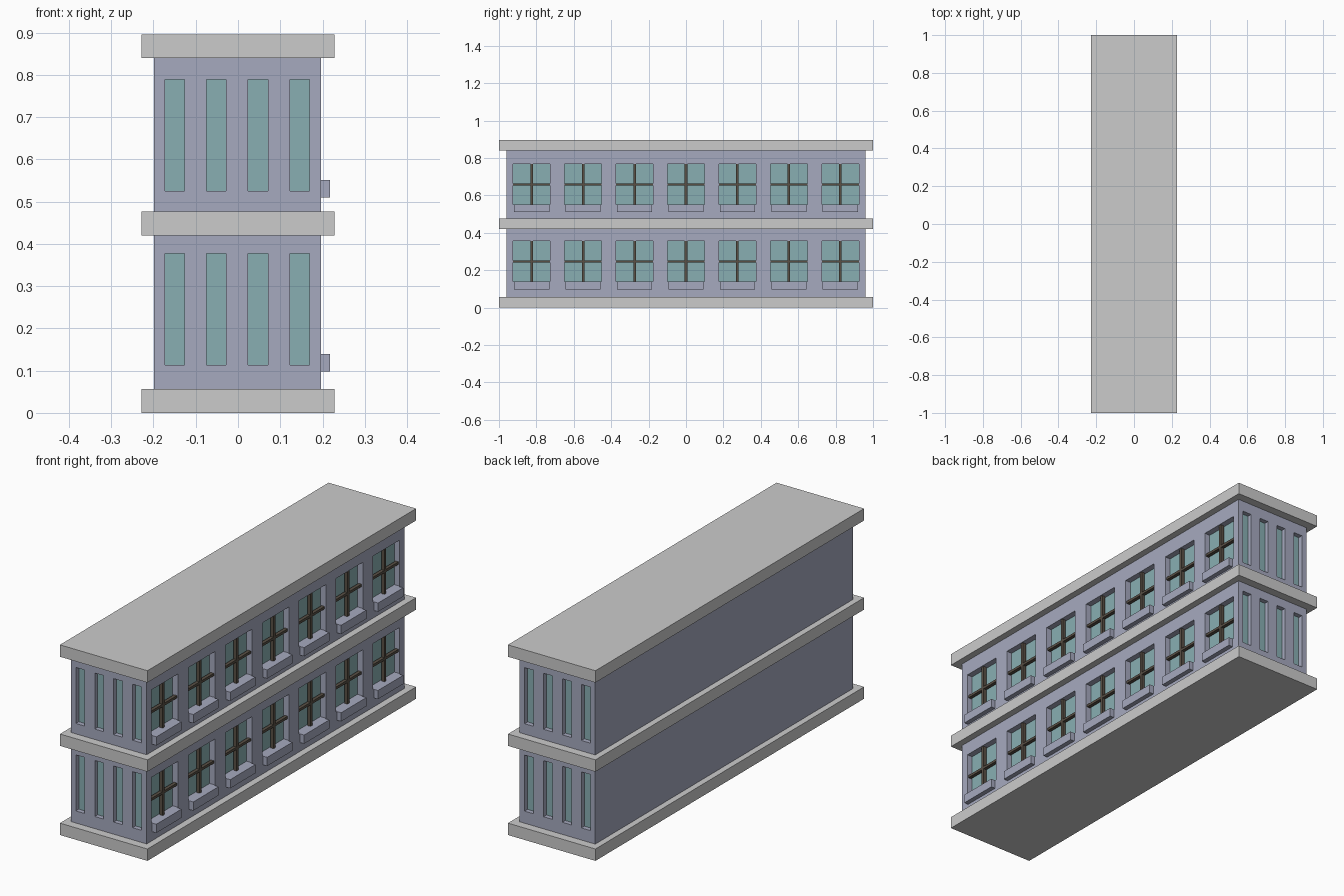
import bpy
import bmesh
from mathutils import Matrix

if "Cube" in bpy.data.objects:
    bpy.data.objects.remove(bpy.data.objects["Cube"])


def material(name, rgb):
    m = bpy.data.materials.new(name)
    m.diffuse_color = (*rgb, 1)
    m.use_nodes = True
    m.node_tree.nodes["Principled BSDF"].inputs["Base Color"].default_value = m.diffuse_color
    return m


WALL = material("blue_grey_wall", (0.38, 0.40, 0.52))
GLASS = material("teal_glass", (0.25, 0.43, 0.45))
BAR = material("dark_brown", (0.10, 0.08, 0.06))


def boxes(name, ranges, mat=None):
    """One object made of boxes given as (x0, x1, y0, y1, z0, z1)."""
    bm = bmesh.new()
    for x0, x1, y0, y1, z0, z1 in ranges:
        place = Matrix.Translation(((x0 + x1) / 2, (y0 + y1) / 2, (z0 + z1) / 2))
        size = Matrix.Diagonal((x1 - x0, y1 - y0, z1 - z0, 1))
        bmesh.ops.create_cube(bm, size=1, matrix=place @ size)
    me = bpy.data.meshes.new(name)
    bm.to_mesh(me)
    bm.free()
    if mat:
        me.materials.append(mat)
    ob = bpy.data.objects.new(name, me)
    bpy.context.collection.objects.link(ob)
    return ob


X0, X1, Y = -0.199, 0.196, 0.96       # wall faces
SIDE_DEPTH, END_DEPTH = 0.03, 0.024   # window recesses
STOREY = 0.412
side_y = [0.275 * i for i in range(-3, 4)]
end_x = [-0.150 + 0.0987 * i for i in range(4)]

# Floor, middle and roof slabs
for name, z in (("base_slab", 0), ("middle_slab", 0.42), ("roof_slab", 0.84)):
    boxes(name, [(-0.228, 0.228, -1, 1, z, z + 0.056)])

for floor, wall_z in (("lower", 0.056), ("upper", 0.476)):
    dz = 0 if floor == "lower" else STOREY
    xg = X1 - SIDE_DEPTH
    wall = boxes(floor + "_walls", [(X0, X1, -Y, Y, wall_z, wall_z + 0.364)], WALL)

    # Window recesses on the right side and both ends
    holes = [(xg, X1 + 0.05, y - 0.099, y + 0.099, 0.139 + dz, 0.356 + dz) for y in side_y]
    panes = [(xg - 0.004, xg + 0.002, y - 0.099, y + 0.099, 0.139 + dz, 0.356 + dz) for y in side_y]
    for s in (-1, 1):
        for x in end_x:
            span = (x - 0.0232, x + 0.0232)
            zr = (0.113 + dz, 0.377 + dz)
            yg = Y - END_DEPTH
            holes.append((*span, *sorted((s * yg, s * (Y + 0.05))), *zr))
            panes.append((*span, *sorted((s * (yg - 0.004), s * (yg + 0.002))), *zr))
    cutter = boxes(floor + "_window_cutter", holes)
    cutter.hide_render = True
    mod = wall.modifiers.new("windows", "BOOLEAN")
    mod.operation = "DIFFERENCE"
    mod.solver = "EXACT"
    mod.object = cutter
    bpy.context.view_layer.objects.active = wall
    bpy.ops.object.modifier_apply(modifier=mod.name)
    bpy.data.objects.remove(cutter)

    # Glass, crossed glazing bars and sills
    boxes(floor + "_glass", panes, GLASS)
    bars = []
    for y in side_y:
        bars.append((0.174, 0.190, y - 0.007, y + 0.007, 0.139 + dz, 0.356 + dz))
        bars.append((0.174, 0.190, y - 0.099, y + 0.099, 0.240 + dz, 0.252 + dz))
    boxes(floor + "_glazing_bars", bars, BAR)
    boxes(floor + "_sills", [(X1 - 0.01, 0.218, y - 0.094, y + 0.094, 0.098 + dz, 0.139 + dz)
                             for y in side_y], WALL)
